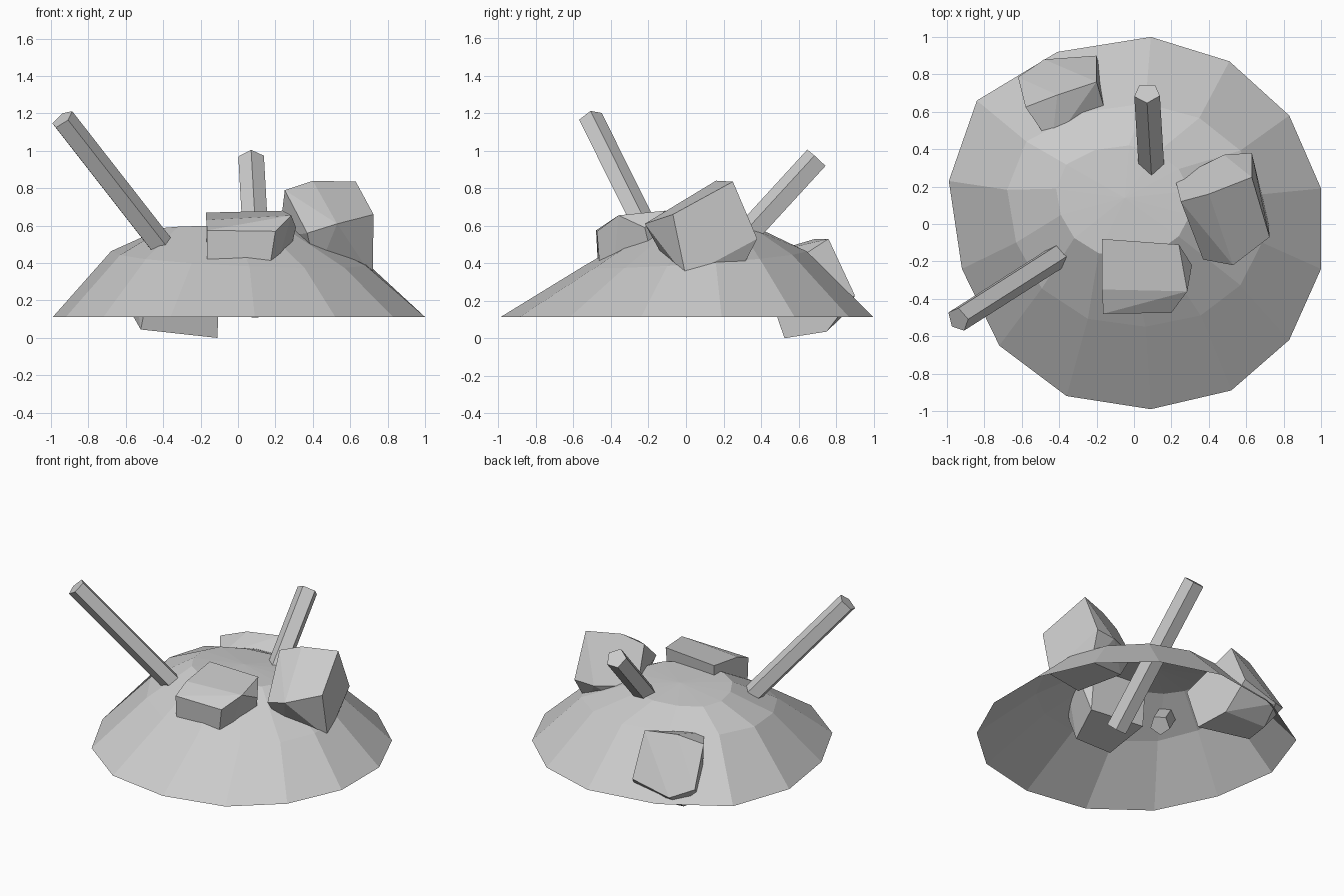
import bpy, bmesh
from math import cos, sin, tau
from mathutils import Vector

if "Cube" in bpy.data.objects:
    bpy.data.objects.remove(bpy.data.objects["Cube"])


def finish(bm, name):
    bmesh.ops.recalc_face_normals(bm, faces=bm.faces)
    me = bpy.data.meshes.new(name)
    bm.to_mesh(me)
    bm.free()
    ob = bpy.data.objects.new(name, me)
    bpy.context.collection.objects.link(ob)
    return ob


# Mound: hollow faceted shell, rim outline scaled inward ring by ring,
# each ring tilted a little so the front right slopes more gently
rim = [(.09, 1), (.51, .87), (.83, .58), (1, .19), (1, -.24), (.83, -.62), (.52, -.89),
       (.09, -.99), (-.36, -.92), (-.72, -.65), (-.92, -.24), (-.99, .23), (-.84, .66), (-.41, .92)]
# scale x, scale y, offset x, offset y, height, tilt x, tilt y
rings = [(1, 1, 0, 0, .112, 0, 0), (.685, .6, 0, .045, .425, -.03, .04),
         (.36, .3, -.06, .12, .585, 0, -.015)]
bm = bmesh.new()
loops = [[bm.verts.new((x * sx + ox, y * sy + oy, z + x * tx + y * ty)) for x, y in rim]
         for sx, sy, ox, oy, z, tx, ty in rings]
apex = bm.verts.new((-.05, .14, .60))
n = len(rim)
for i in range(n):
    j = (i + 1) % n
    for a, b in zip(loops, loops[1:]):
        bm.faces.new((a[i], b[i], b[j], a[j]))
    bm.faces.new((loops[-1][i], apex, loops[-1][j]))
mound = finish(bm, "dirt_mound")
# keep the open shell facing outward
if sum(p.normal.z for p in mound.data.polygons) < 0:
    mound.data.flip_normals()


# Stakes: five-sided poles driven through the mound
def stake(name, bottom, top, first, r=.072):
    bottom, top = Vector(bottom), Vector(top)
    axis = (top - bottom).normalized()
    u = Vector(first)
    u = (u - axis * u.dot(axis)).normalized()
    v = axis.cross(u)
    bm = bmesh.new()
    ends = [[bm.verts.new(c + r * (u * cos(tau * k / 5) + v * sin(tau * k / 5)))
             for k in range(5)] for c in (bottom, top)]
    for k in range(5):
        m = (k + 1) % 5
        bm.faces.new((ends[0][k], ends[0][m], ends[1][m], ends[1][k]))
    bm.faces.new(ends[0])
    bm.faces.new(ends[1])
    finish(bm, name)


stake("left_stake", (-.32, -.115, .375), (-.94, -.51, 1.17), (.06, 0, .05), .068)
stake("back_stake", (.115, -.04, .15), (.07, .7, .957), (0, -.74, .67))


# Rocks: chunky faceted blocks from a few corner points
def rock(name, corners):
    bm = bmesh.new()
    vs = [bm.verts.new(c) for c in corners]
    res = bmesh.ops.convex_hull(bm, input=vs)
    junk = {g for g in res["geom_interior"] + res["geom_unused"]
            if isinstance(g, bmesh.types.BMVert)}
    bmesh.ops.delete(bm, geom=list(junk), context='VERTS')
    bmesh.ops.dissolve_limit(bm, angle_limit=.12, verts=bm.verts, edges=bm.edges)
    finish(bm, name)


rock("front_rock", [
    (-.17, -.08, .67), (.24, -.11, .68), (.285, -.36, .655), (-.17, -.35, .63),
    (.31, -.22, .59), (-.165, -.48, .575), (.2, -.475, .57), (-.165, -.47, .4),
    (.17, -.46, .38), (-.16, -.1, .3), (.24, -.15, .3), (-.13, -.4, .22), (.16, -.4, .22)])
rock("right_rock", [
    (.63, .25, .835), (.40, .16, .84), (.25, .12, .79), (.725, -.07, .66), (.53, -.22, .61),
    (.37, -.19, .56), (.72, 0, .325), (.63, .38, .53), (.48, .37, .52), (.22, .24, .54),
    (.42, -.07, .34), (.3, .22, .38), (.6, .28, .34)])
rock("back_rock", [
    (-.2, .76, .53), (-.41, .69, .53), (-.58, .625, .48), (-.2, .9, .23), (-.48, .88, .16),
    (-.62, .785, .22), (-.1, .42, .31), (-.11, .525, 0), (-.44, .42, .45), (-.52, .56, .045),
    (-.5, .74, .05), (-.16, .75, .035)])
